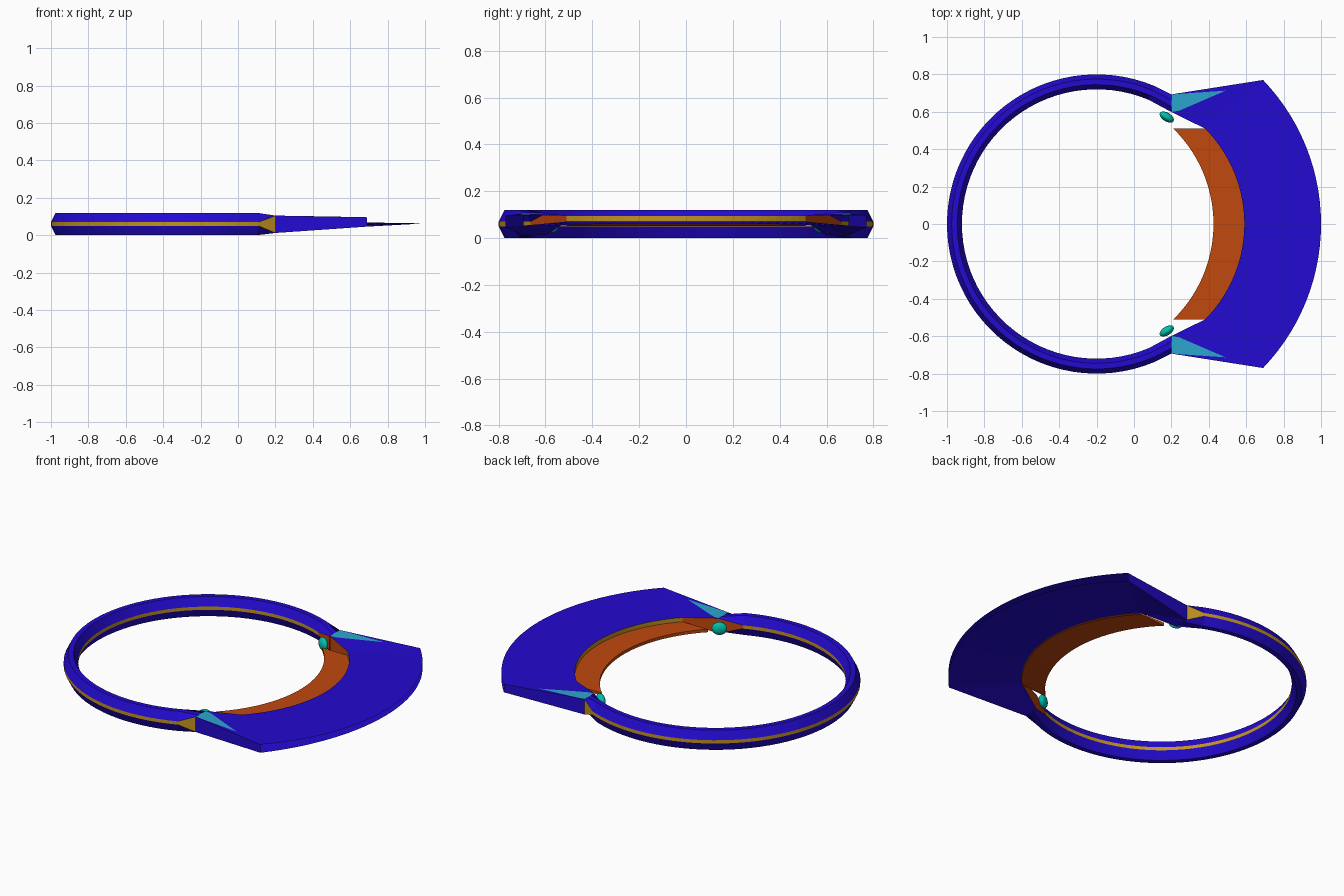
import bpy, bmesh, math

cube = bpy.data.objects.get("Cube")
if cube:
    bpy.data.objects.remove(cube, do_unlink=True)


def material(name, rgb):
    m = bpy.data.materials.new(name)
    m.use_nodes = True
    m.diffuse_color = (*rgb, 1)
    m.node_tree.nodes["Principled BSDF"].inputs["Base Color"].default_value = (*rgb, 1)
    return m


BLUE, GOLD, ORANGE, TEAL, SKY = range(5)
MATS = [material("blue", (0.017, 0.003, 0.63)),
        material("gold", (0.55, 0.29, 0.015)),
        material("burnt orange", (0.53, 0.065, 0.004)),
        material("teal", (0.0, 0.53, 0.42)),
        material("sky blue", (0.026, 0.38, 0.62))]


def build(name, faces):
    """Make an object from (corner points, colour index) pairs."""
    bm = bmesh.new()
    for pts, colour in faces:
        bm.faces.new([bm.verts.new(p) for p in pts]).material_index = colour
    bmesh.ops.remove_doubles(bm, verts=bm.verts, dist=0.0005)
    bmesh.ops.recalc_face_normals(bm, faces=bm.faces)
    me = bpy.data.meshes.new(name)
    bm.to_mesh(me)
    bm.free()
    for m in MATS:
        me.materials.append(m)
    ob = bpy.data.objects.new(name, me)
    bpy.context.collection.objects.link(ob)
    return ob


def strip(rows, colour):
    """Quads between two matching rows of points."""
    a, b = rows
    return [((a[i], a[i + 1], b[i + 1], b[i]), colour) for i in range(len(a) - 1)]


def arc(tip_x, end_x, end_y, z_mid, z_end, n=28):
    """Arc bulging to +x, from -end_y to end_y."""
    d = tip_x - end_x
    r = (d * d + end_y * end_y) / (2 * d)
    half = math.asin(end_y / r)
    pts = []
    for i in range(n + 1):
        t = 2 * i / n - 1
        x = tip_x - r + r * math.cos(half * t)
        s = (tip_x - x) / d
        pts.append((x, r * math.sin(half * t), z_mid + (z_end - z_mid) * s))
    return pts


# Head ring: eight-sided section swept round, flaring at the flat-cut ends
CX, CUT = -0.2, 0.4
section = [(0.8, 0.05), (0.8, 0.07), (0.775, 0.12), (0.745, 0.12),
           (0.72, 0.07), (0.72, 0.05), (0.745, 0), (0.775, 0)]
flare = [(r, 0.105 if z > 0.06 else 0.012) for r, z in section]


def cut_section(side):
    return [(CX + CUT, side * math.sqrt(r * r - CUT * CUT), z) for r, z in flare]


start = math.acos(0.31 / 0.8)
steps = 56
loops = [cut_section(1)]
for i in range(steps + 1):
    a = start + (2 * math.pi - 2 * start) * i / steps
    loops.append([(CX + r * math.cos(a), r * math.sin(a), z) for r, z in section])
loops.append(cut_section(-1))

faces = []
for i in range(len(loops) - 1):
    at_end = i in (0, len(loops) - 2)
    for j in range(8):
        k = (j + 1) % 8
        colour = BLUE
        if j == 0:
            colour = GOLD
        elif j == 4:
            colour = ORANGE if at_end else GOLD
        faces.append(((loops[i][j], loops[i + 1][j], loops[i + 1][k], loops[i][k]), colour))
build("head_ring", faces)

# Brim: flat upper sheet, sloping lower sheet, open rim and gold inner wall
TOP = 0.096
in_top = arc(0.59, 0.38, 0.51, TOP, TOP)
in_low = arc(0.59, 0.38, 0.51, 0.07, 0.07)
out_top = arc(1.0, 0.69, 0.77, TOP, TOP)
out_low = arc(1.0, 0.69, 0.77, 0.063, 0.046)
build("brim_top", strip((in_top, out_top), BLUE))
build("brim_underside", strip((in_low, out_low), BLUE))
build("brim_inner_wall", strip((in_low, in_top), GOLD))

# Brim arms join the ring ends to the brim corners
for side, label in ((1, "back"), (-1, "front")):
    def p(x, y, z):
        return (x, side * y, z)
    a, b = p(0.2, 0.693, 0.105), p(0.2, 0.599, 0.105)
    c, d = p(0.24, 0.605, 0.104), p(0.49, 0.713, 0.1)
    e, f = p(0.38, 0.51, TOP), p(0.69, 0.77, TOP)
    a2, b2 = p(0.2, 0.693, 0.012), p(0.2, 0.599, 0.012)
    e2, f2 = p(0.38, 0.51, 0.07), p(0.69, 0.77, 0.046)
    build(label + "_brim_arm", [
        ((a, b, c), SKY), ((a, c, d), SKY),
        ((a, d, f), BLUE), ((d, e, f), BLUE), ((d, c, e), BLUE), ((c, b, e), BLUE),
        ((a, f, f2, a2), BLUE),
        ((a2, f2, e2), BLUE), ((a2, e2, b2), BLUE),
        ((b, b2, e2, e), ORANGE)])

    # Side button on the inside of each ring end
    bpy.ops.mesh.primitive_uv_sphere_add(segments=20, ring_count=12, radius=1,
                                         location=(0.175, side * 0.572, 0.06),
                                         rotation=(0, 0, -side * math.radians(32)))
    button = bpy.context.object
    button.name = label + "_button"
    button.scale = (0.043, 0.023, 0.038)
    button.data.materials.append(MATS[TEAL])
    bpy.ops.object.shade_smooth()

# Forehead band: thin crescent inside the brim
band_in_top = arc(0.425, 0.21, 0.51, 0.07, 0.07)
band_in_low = arc(0.425, 0.21, 0.51, 0.052, 0.052)
band_out_low = arc(0.59, 0.38, 0.51, 0.062, 0.062)
build("forehead_band",
      strip((band_in_top, in_low), ORANGE)
      + strip((band_in_low, band_in_top), ORANGE)
      + strip((band_in_low, band_out_low), ORANGE)
      + [((band_in_top[i], in_low[i], band_out_low[i], band_in_low[i]), ORANGE)
         for i in (0, -1)])
